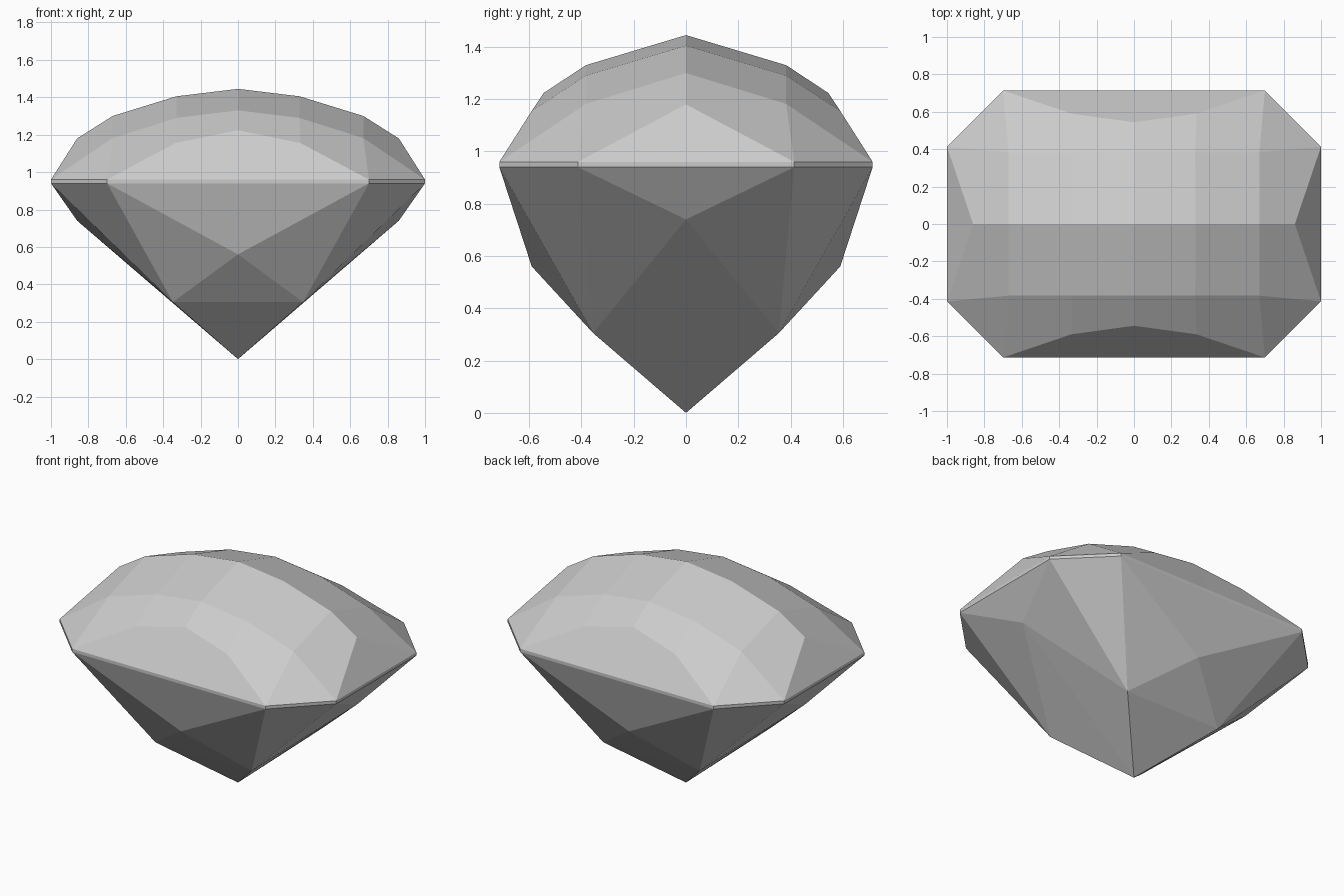
import bpy
import bmesh
from mathutils import Vector

cube = bpy.data.objects.get("Cube")
if cube:
    bpy.data.objects.remove(cube, do_unlink=True)

# One neutral grey for the whole stone
grey = bpy.data.materials.new("stone grey")
grey.use_nodes = True
colour = (0.6, 0.6, 0.6, 1.0)
grey.diffuse_color = colour
grey.node_tree.nodes["Principled BSDF"].inputs["Base Color"].default_value = colour

CENTRE = Vector((0, 0, 0.95))


def build_part(name, points, facets):
    """Mirror the facets of one quarter into all four, facing outward."""
    bm = bmesh.new()
    for sx in (1, -1):
        for sy in (1, -1):
            for facet in facets:
                verts = [bm.verts.new((points[k][0] * sx, points[k][1] * sy, points[k][2]))
                         for k in facet.split()]
                face = bm.faces.new(verts)
                face.normal_update()
                if face.normal.dot(face.calc_center_median() - CENTRE) < 0:
                    face.normal_flip()
    bmesh.ops.remove_doubles(bm, verts=bm.verts, dist=0.001)
    mesh = bpy.data.meshes.new(name)
    bm.to_mesh(mesh)
    bm.free()
    mesh.materials.append(grey)
    obj = bpy.data.objects.new(name, mesh)
    bpy.context.collection.objects.link(obj)
    return obj


# Clipped-corner outline at a given height
def outline(z, tag):
    plan = {"front": (0, 0.714), "corner": (0.7, 0.714), "edge": (1, 0.414), "side": (1, 0)}
    return {tag + k: (x, y, z) for k, (x, y) in plan.items()}


upper = outline(0.96, "u_")
lower = outline(0.94, "l_")

# Domed crown: ridge row, shoulder row and front facet row
crown = {
    "apex": (0, 0, 1.445), "ridge1": (0.33, 0, 1.405),
    "ridge2": (0.67, 0, 1.30), "ridge3": (0.86, 0, 1.18),
    "mid0": (0, 0.383, 1.33), "mid1": (0.327, 0.383, 1.29), "mid2": (0.67, 0.383, 1.182),
    "low0": (0, 0.544, 1.224), "low1": (0.335, 0.59, 1.155),
}
build_part("crown", {**crown, **upper}, [
    "apex ridge1 mid1 mid0",
    "ridge1 ridge2 mid2 mid1",
    "ridge2 ridge3 u_edge mid2",
    "ridge3 u_side u_edge",
    "mid0 mid1 low1 low0",
    "mid1 mid2 u_corner low1",
    "mid2 u_edge u_corner",
    "low0 low1 u_corner u_front",
])

# Thin girdle band
build_part("girdle", {**upper, **lower}, [
    f"u_{a} u_{b} l_{b} l_{a}"
    for a, b in (("front", "corner"), ("corner", "edge"), ("edge", "side"))
])

# Pointed pavilion
pavilion = {
    "front": (0, 0.59, 0.56), "side": (0.86, 0, 0.74),
    "knee": (0.348, 0.355, 0.305), "knee_mid": (0, 0.355, 0.305), "culet": (0, 0, 0),
}
build_part("pavilion", {**pavilion, **lower}, [
    "l_front l_corner front",
    "l_corner knee front",
    "front knee knee_mid",
    "knee_mid knee culet",
    "l_corner l_edge knee",
    "l_edge side knee",
    "l_edge l_side side",
    "side culet knee",
])
